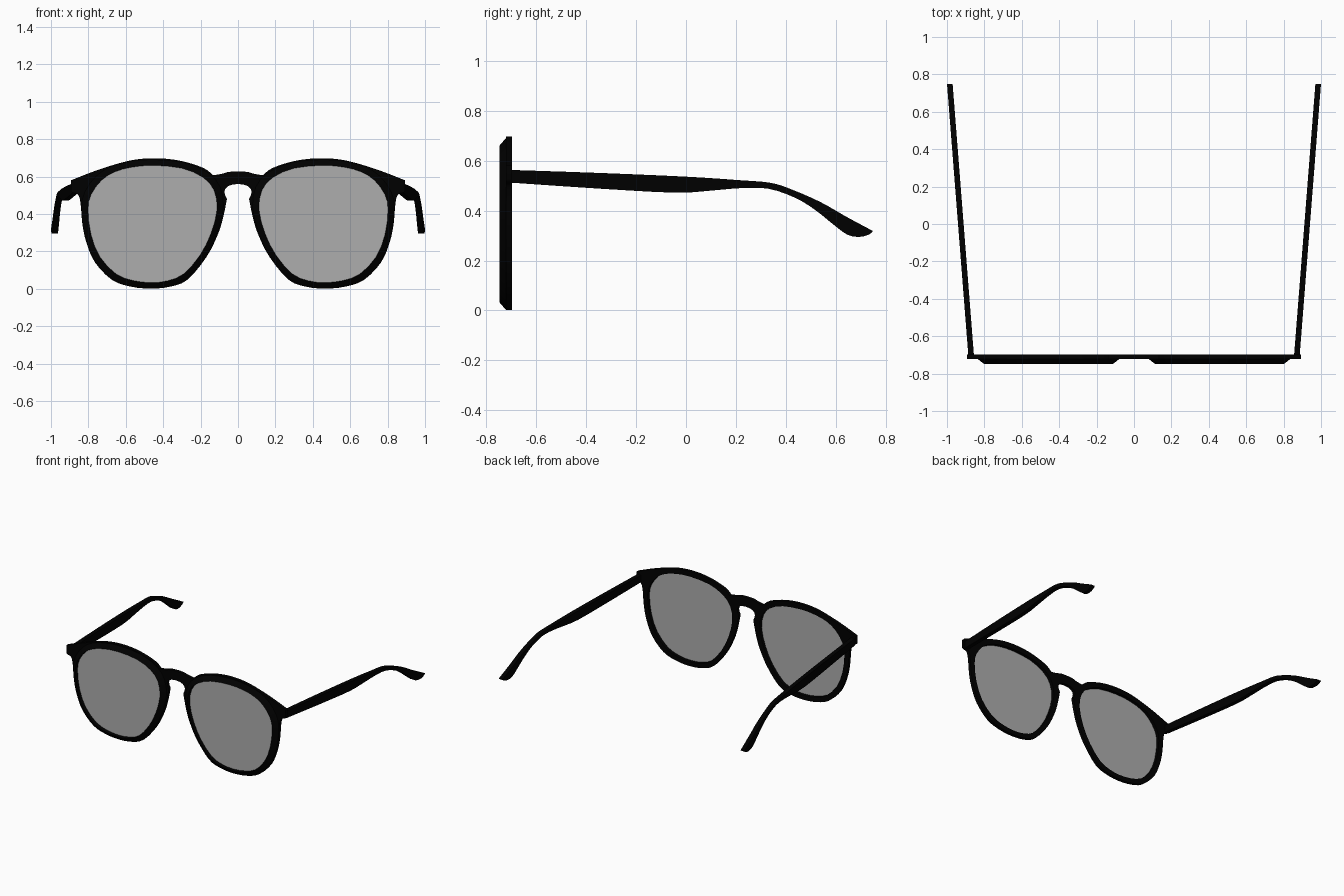
import bpy, bmesh
from mathutils import Vector

if "Cube" in bpy.data.objects:
    bpy.data.objects.remove(bpy.data.objects["Cube"])


def material(name, rgba):
    m = bpy.data.materials.new(name)
    m.diffuse_color = rgba
    m.use_nodes = True
    m.node_tree.nodes["Principled BSDF"].inputs["Base Color"].default_value = m.diffuse_color
    return m


BLACK = material("black_acetate", (0.0, 0.0, 0.0, 1))
TINT = material("tinted_lens", (0.42, 0.42, 0.42, 1))
FRONT, STEP, BACK = -0.748, -0.721, -0.698


def smooth(pts, closed=False, n=3):
    """Catmull-Rom curve through the given 2D points."""
    p = [Vector(q) for q in pts]
    c = len(p)
    get = (lambda i: p[i % c]) if closed else (lambda i: p[max(0, min(c - 1, i))])
    out = []
    for i in range(c if closed else c - 1):
        a, b, d, e = (get(i + k) for k in (-1, 0, 1, 2))
        for k in range(n):
            t = k / n
            out.append(0.5 * (2 * b + (d - a) * t + (2 * a - 5 * b + 4 * d - e) * t**2
                              + (3 * b - a - 3 * d + e) * t**3))
    if not closed:
        out.append(p[-1])
    return [(v.x, v.y) for v in out]


def finish(ob, mat):
    ob.data.materials.clear()
    ob.data.materials.append(mat)
    bpy.ops.object.select_all(action='DESELECT')
    ob.select_set(True)
    bpy.context.view_layer.objects.active = ob
    bpy.ops.object.shade_smooth_by_angle(angle=0.5)


def loft(name, rings, mat, caps=False):
    """Join equal-length vertex rings with quads; caps close both ends."""
    bm = bmesh.new()
    loops = [[bm.verts.new(v) for v in r] for r in rings]
    n = len(loops[0])
    for a, b in zip(loops, loops[1:]):
        for i in range(n):
            j = (i + 1) % n
            bm.faces.new((a[i], a[j], b[j], b[i]))
    if caps:
        bm.faces.new(loops[0])
        if len(loops) > 1:
            bm.faces.new(loops[-1][::-1])
    bmesh.ops.recalc_face_normals(bm, faces=bm.faces[:])
    me = bpy.data.meshes.new(name)
    bm.to_mesh(me)
    bm.free()
    ob = bpy.data.objects.new(name, me)
    bpy.context.collection.objects.link(ob)
    finish(ob, mat)
    return ob


# Lens opening (x, z), one side
lens = smooth([(.455, .66), (.57, .65), (.66, .625), (.73, .58), (.785, .505), (.802, .425),
               (.786, .29), (.738, .17), (.65, .078), (.56, .044), (.465, .033), (.375, .043),
               (.29, .08), (.203, .18), (.144, .297), (.112, .425), (.128, .527), (.187, .596),
               (.30, .645)], True, 2)

# Outer outline of half the front: bridge top, brow, end piece, rim, bridge underside
bridge_top = smooth([(0, .628), (.05, .625), (.085, .615), (.134, .607)])
brow = smooth([(.134, .607), (.18, .644), (.28, .678), (.37, .694), (.455, .698), (.54, .692),
               (.626, .674), (.76, .632), (.893, .58)])
rim = smooth([(.893, .525), (.885, .515), (.856, .505), (.842, .46), (.832, .345), (.81, .245),
              (.764, .14), (.674, .048), (.575, .012), (.465, .001), (.36, .012), (.268, .05),
              (.17, .168), (.112, .28), (.082, .37), (.059, .48)])
under = smooth([(.059, .48), (.07, .505), (.07, .53), (.053, .548), (.03, .557), (0, .56)])
half = bridge_top + brow[1:] + rim + under[1:]
outline = half + [(-x, z) for x, z in reversed(half[1:-1])]

# Flat front plate with two lens holes
cu = bpy.data.curves.new("front_frame", 'CURVE')
cu.dimensions, cu.fill_mode = '2D', 'BOTH'
cu.extrude = (BACK - STEP) / 2
for pts in (outline, lens, [(-x, z) for x, z in lens]):
    s = cu.splines.new('POLY')
    s.points.add(len(pts) - 1)
    for q, (x, z) in zip(s.points, pts):
        q.co = (x, z, 0, 1)
    s.use_cyclic_u = True
frame = bpy.data.objects.new("front_frame", cu)
bpy.context.collection.objects.link(frame)
frame.rotation_euler = (1.5707963, 0, 0)
frame.location.y = (BACK + STEP) / 2
bpy.ops.object.select_all(action='DESELECT')
frame.select_set(True)
bpy.context.view_layer.objects.active = frame
bpy.ops.object.convert(target='MESH')
finish(bpy.context.view_layer.objects.active, BLACK)

# Temple side profile (y, z)
top = smooth([(-.70, .563), (-.344, .551), (.004, .536), (.216, .522), (.336, .512),
              (.416, .488), (.536, .436), (.64, .377), (.748, .319)])
bottom = smooth([(.748, .315), (.73, .303), (.696, .295), (.648, .303), (.596, .34), (.516, .404),
                 (.436, .452), (.33, .488), (.216, .49), (.096, .48), (-.044, .472),
                 (-.344, .488), (-.70, .512)])
profile = top + bottom

for side, s in (("right", 1), ("left", -1)):
    # Sloping raised rim around the lens
    wide = [(.456 + (x - .456) * 1.1, .348 + (z - .348) * 1.1) for x, z in lens]
    loft(side + "_raised_rim", [[(s * x, STEP, z) for x, z in wide],
                                [(s * x, FRONT, z) for x, z in lens],
                                [(s * x, STEP, z) for x, z in lens]], BLACK)
    # Lens
    loft(side + "_lens", [[(s * x, STEP, z) for x, z in lens]], TINT, caps=True)
    # Temple arm, splayed outward to the rear
    loft(side + "_temple",
         [[(s * (.871 + (y + .7) * .0785 + d), y, z) for y, z in profile] for d in (-.015, .015)],
         BLACK, caps=True)
